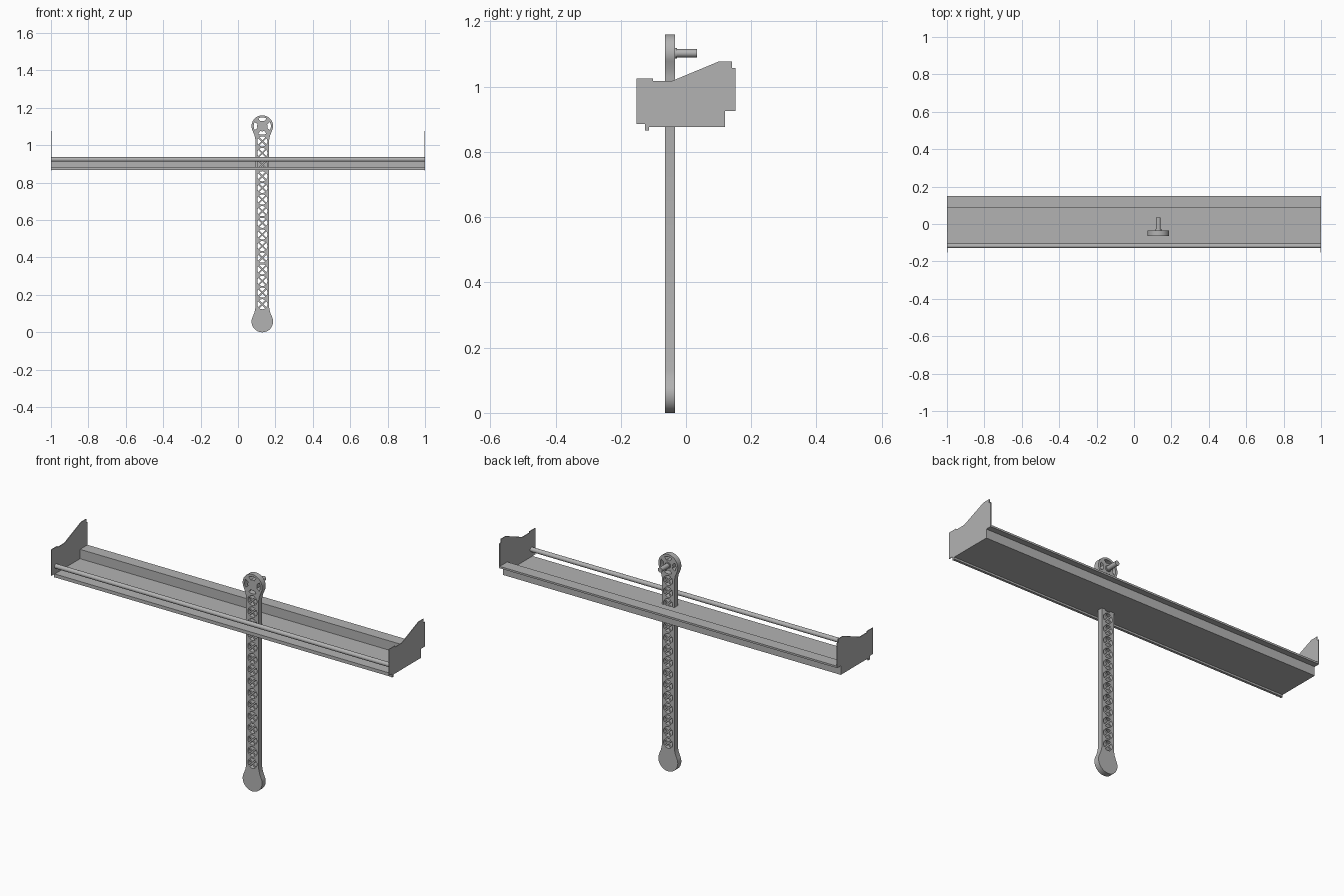
import bpy
import bmesh
from math import sin, cos, pi, radians, asin, sqrt

cube = bpy.data.objects.get("Cube")
if cube:
    bpy.data.objects.remove(cube, do_unlink=True)

# One plain grey for every part
GREY = (0.45, 0.45, 0.45, 1)
grey = bpy.data.materials.new("plain grey")
grey.use_nodes = True
grey.diffuse_color = GREY
grey.node_tree.nodes["Principled BSDF"].inputs["Base Color"].default_value = GREY


def add_object(name, bm):
    bmesh.ops.recalc_face_normals(bm, faces=bm.faces)
    mesh = bpy.data.meshes.new(name)
    bm.to_mesh(mesh)
    bm.free()
    mesh.materials.append(grey)
    obj = bpy.data.objects.new(name, mesh)
    bpy.context.collection.objects.link(obj)
    return obj


def smooth(obj):
    bpy.ops.object.select_all(action='DESELECT')
    obj.select_set(True)
    bpy.context.view_layer.objects.active = obj
    bpy.ops.object.shade_smooth_by_angle(angle=radians(35))


def extrude_x(name, profile, x0, x1):
    """Extrude a (y, z) profile between two x positions."""
    bm = bmesh.new()
    face = bm.faces.new([bm.verts.new((x0, y, z)) for y, z in profile])
    side = bmesh.ops.extrude_face_region(bm, geom=[face])["geom"]
    verts = [v for v in side if isinstance(v, bmesh.types.BMVert)]
    bmesh.ops.translate(bm, verts=verts, vec=(x1 - x0, 0, 0))
    return add_object(name, bm)


def cylinder(name, centre, radius, length, axis):
    bpy.ops.mesh.primitive_cylinder_add(
        vertices=32, radius=radius, depth=length, location=centre,
        rotation=(0, pi / 2, 0) if axis == "x" else (pi / 2, 0, 0))
    obj = bpy.context.object
    obj.name = name
    obj.data.materials.append(grey)
    smooth(obj)
    return obj


def arc(cx, cz, r, start, end, steps):
    angles = [radians(start + (end - start) * i / steps) for i in range(steps + 1)]
    return [(cx + r * cos(a), cz + r * sin(a)) for a in angles]


# Stepped end plates
PLATE = [(-.152, 1.025), (-.101, 1.025), (-.101, 1.018), (-.042, 1.018),
         (.1, 1.077), (.141, 1.077), (.141, 1.057), (.151, 1.057),
         (.151, .925), (.12, .925), (.12, .877), (-.113, .877),
         (-.113, .865), (-.126, .865), (-.126, .885), (-.152, .885)]
for side, name in ((1, "left_end_plate"), (-1, "right_end_plate")):
    extrude_x(name, PLATE, side, side * .996)

# Tray: front lip, floor, back riser and overhanging ledge
TRAY = [(-.126, .867), (-.126, .885), (.088, .885), (.088, .935),
        (.151, .935), (.151, .925), (.12, .925), (.12, .877),
        (-.113, .877), (-.113, .867)]
extrude_x("tray", TRAY, -.997, .997)

# Front rail
cylinder("front_rail", (0, -.117, .924), .012, 1.994, "x")

# Pole outline: round ends flaring out of a straight bar
POLE_X, POLE_Y, HALF_DEPTH = .13, -.049, .015
LOW, HIGH, END_R, HALF_W = .0575, 1.1025, .0575, .037
loops = [arc(0, LOW, END_R, -205, 25, 40) + [(.042, .106), (HALF_W, .13),
         (HALF_W, 1.03), (.042, 1.054)]
         + arc(0, HIGH, END_R, -25, 205, 40)
         + [(-.042, 1.054), (-HALF_W, 1.03), (-HALF_W, .13), (-.042, .106)]]

# Crossed-bar windows along the pole
R, BAR = .027, .0042
spread = 45 - asin(BAR / R) * 180 / pi
for i in range(15):
    z = .15 + i * .0622
    for mid in (0, 90, 180, 270):
        m = radians(mid)
        corner = (BAR * sqrt(2) * cos(m), z + BAR * sqrt(2) * sin(m))
        loops.append([corner] + arc(0, z, R, mid - spread, mid + spread, 6))

# Curved slots around the upper hub
for mid in (0, 90, 180, 270):
    loops.append(arc(0, HIGH, .046, mid - 28, mid + 28, 8)
                 + arc(0, HIGH, .028, mid + 22, mid - 22, 8))

curve = bpy.data.curves.new("pole", 'CURVE')
curve.dimensions = '2D'
curve.fill_mode = 'BOTH'
curve.extrude = HALF_DEPTH
for pts in loops:
    spline = curve.splines.new('POLY')
    spline.points.add(len(pts) - 1)
    for p, (x, z) in zip(spline.points, pts):
        p.co = (x, z, 0, 1)
    spline.use_cyclic_u = True
curve.materials.append(grey)
pole = bpy.data.objects.new("pole", curve)
pole.location = (POLE_X, POLE_Y, 0)
pole.rotation_euler = (pi / 2, 0, 0)
bpy.context.collection.objects.link(pole)
bpy.ops.object.select_all(action='DESELECT')
pole.select_set(True)
bpy.context.view_layer.objects.active = pole
bpy.ops.object.convert(target='MESH')
smooth(bpy.context.object)

# Peg with a small collar behind the upper hub
cylinder("peg", (POLE_X, -.003, HIGH), .0125, .074, "y")
cylinder("peg_collar", (POLE_X, -.032, HIGH), .016, .008, "y")
